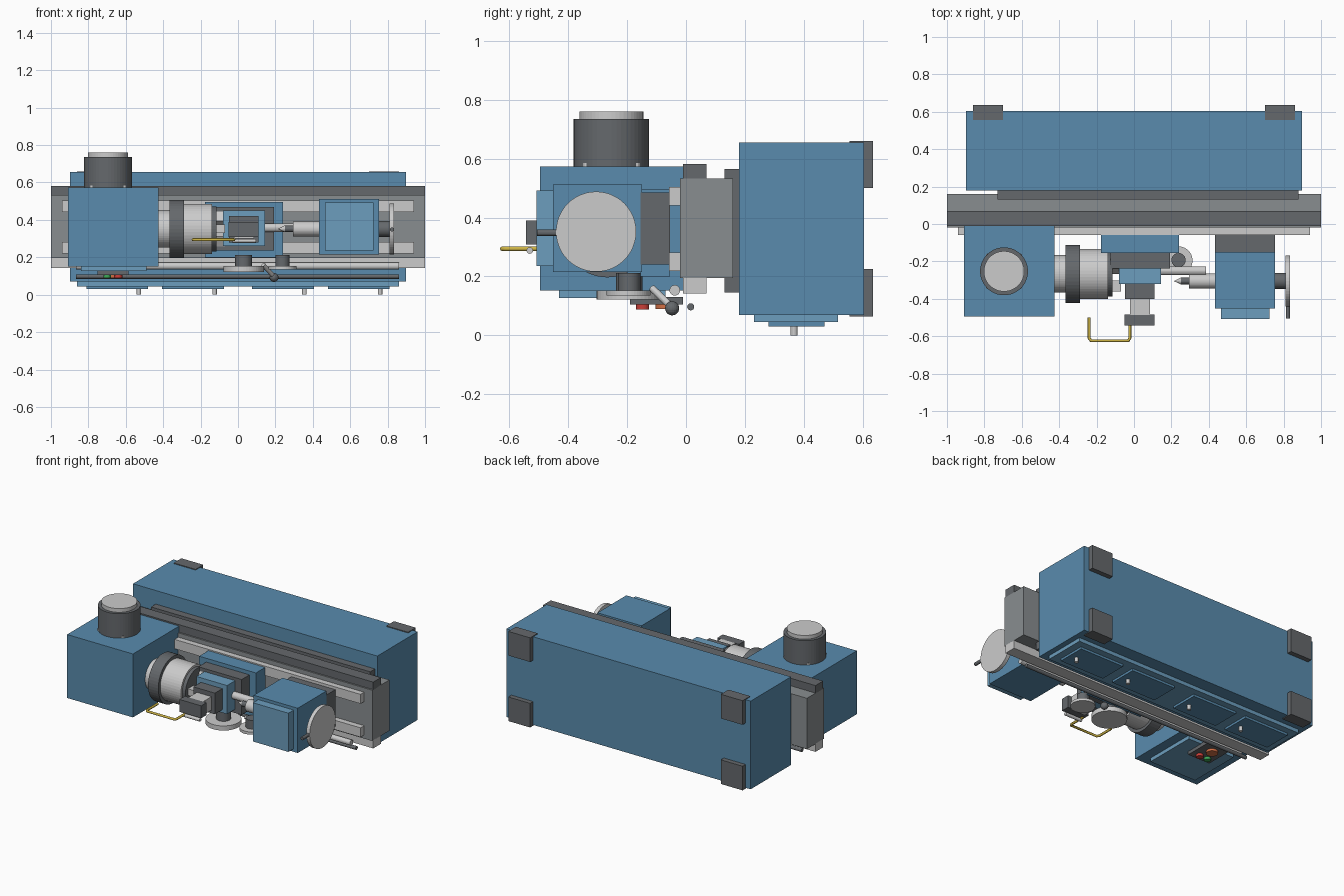
import bpy, bmesh
from math import cos, sin, tau
from mathutils import Vector

if "Cube" in bpy.data.objects:
    bpy.data.objects.remove(bpy.data.objects["Cube"])


def material(name, rgb):
    m = bpy.data.materials.new(name)
    m.diffuse_color = (*rgb, 1)
    m.use_nodes = True
    m.node_tree.nodes["Principled BSDF"].inputs["Base Color"].default_value = m.diffuse_color
    return m


BLUE = material("blue_paint", (0.10, 0.26, 0.42))
PALE = material("pale_blue_paint", (0.15, 0.34, 0.51))
DARK = material("dark_metal", (0.13, 0.14, 0.15))
MID = material("cast_iron", (0.25, 0.27, 0.28))
LIGHT = material("bright_steel", (0.55, 0.57, 0.57))
BRASS = material("brass", (0.62, 0.46, 0.06))
RED = material("red", (0.6, 0.05, 0.04))
GREEN = material("green", (0.05, 0.4, 0.1))
ORANGE = material("orange", (0.65, 0.16, 0.06))


def finish(name, bm, mat):
    me = bpy.data.meshes.new(name)
    bm.to_mesh(me)
    bm.free()
    me.materials.append(mat)
    ob = bpy.data.objects.new(name, me)
    bpy.context.collection.objects.link(ob)
    return ob


def box(name, x, y, z, mat):
    """Box from (min, max) ranges on each axis."""
    bm = bmesh.new()
    bmesh.ops.create_cube(bm, size=1)
    for v in bm.verts:
        for i, (lo, hi) in enumerate((x, y, z)):
            v.co[i] = (lo + hi) / 2 + v.co[i] * (hi - lo)
    return finish(name, bm, mat)


def rod(name, a, b, r, mat, r2=None, sides=48):
    """Cylinder or cone from point a to point b."""
    a, b = Vector(a), Vector(b)
    bm = bmesh.new()
    bmesh.ops.create_cone(bm, cap_ends=True, segments=sides, radius1=r,
                          radius2=r if r2 is None else r2, depth=(b - a).length)
    q = (b - a).to_track_quat('Z', 'Y')
    for v in bm.verts:
        v.co = q @ v.co + (a + b) / 2
    return finish(name, bm, mat)


def xrod(name, x0, x1, y, z, r, mat, **kw):
    return rod(name, (x0, y, z), (x1, y, z), r, mat, **kw)


def zrod(name, x, y, z0, z1, r, mat, **kw):
    return rod(name, (x, y, z0), (x, y, z1), r, mat, **kw)


# Cabinet with feet, tray and door panels
box("cabinet", (-.897, .897), (.18, .603), (.07, .655), BLUE)
for fx in (-.78, .78):
    for fz in (.145, .58):
        box("foot", (fx - .08, fx + .08), (.555, .635), (fz - .08, fz + .08), DARK)
box("tray", (-.73, .88), (.13, .19), (.145, .565), DARK)
box("door_frame", (-.86, .86), (.23, .515), (.045, .08), PALE)
for dx in (-.645, -.24, .24, .645):
    box("door_panel", (dx - .165, dx + .165), (.28, .47), (.03, .05), BLUE)
    zrod("door_knob", dx + .115, .367, 0, .035, .012, LIGHT, sides=16)

# Bed, side rails and guide ways
box("bed", (-1, 1), (-.02, .16), (.195, .532), MID)
box("rear_rail", (-1, 1), (-.01, .07), (.53, .582), DARK)
box("front_rail", (-1, 1), (-.01, .07), (.142, .197), LIGHT)
for wz in (.25, .472):
    box("guide_way", (-.94, .94), (-.058, -.01), (wz - .031, wz + .031), LIGHT)
xrod("feed_screw", -.865, .86, -.038, .153, .018, LIGHT, sides=24)
xrod("control_rod", -.865, .86, .016, .097, .012, DARK, sides=24)

# Headstock with motor and control panel
box("headstock", (-.908, -.425), (-.495, -.005), (.152, .573), BLUE)
box("headstock_cover", (-.84, -.49), (-.43, -.07), (.127, .16), PALE)
zrod("motor", -.695, -.253, .57, .735, .128, DARK)
zrod("motor_cap", -.695, -.253, .73, .76, .108, LIGHT)
for i in range(4):
    a = tau * (i + .5) / 4
    zrod("motor_bolt", -.695 + .117 * cos(a), -.253 + .117 * sin(a), .57, .585, .014, LIGHT, sides=12)
box("control_panel", (-.75, -.585), (-.19, -.01), (.105, .13), DARK)
zrod("stop_button", -.64, -.147, .088, .11, .022, RED, sides=24)
zrod("start_button", -.70, -.147, .088, .11, .02, GREEN, sides=24)
zrod("emergency_button", -.67, -.068, .09, .11, .036, ORANGE, sides=24)

# Spindle and chuck
CY, CZ = -.267, .352
xrod("spindle_nose", -.43, -.36, CY, CZ, .1, LIGHT)
xrod("chuck_back_plate", -.365, -.29, CY, CZ, .155, DARK)
xrod("chuck_body", -.292, -.138, CY, CZ, .134, LIGHT)
xrod("chuck_face", -.14, -.115, CY, CZ, .12, DARK)
for i in range(3):
    a = tau * i / 3 + tau / 4
    jaw = box("chuck_jaw", (-.12, -.07), (-.022, .022), (.035, .095), LIGHT)
    jaw.location = (0, CY, CZ)
    jaw.rotation_euler.x = a

# Carriage: stacked slides and tool post
box("saddle", (-.177, .24), (-.155, -.055), (.2, .495), BLUE)
box("cross_slide_base", (-.125, .193), (-.237, -.15), (.235, .47), DARK)
box("cross_slide", (-.08, .145), (-.322, -.235), (.26, .45), PALE)
box("compound_slide", (-.047, .11), (-.4, -.32), (.28, .42), DARK)
box("tool_post", (-.022, .085), (-.487, -.4), (.3, .39), LIGHT)
box("tool_clamp", (-.05, .11), (-.543, -.485), (.308, .39), DARK)
xrod("cutting_tool", -.03, .095, -.53, .288, .011, LIGHT, sides=16)
xrod("slide_screw", .14, .385, -.25, .358, .024, LIGHT, sides=32)

# Coolant pipe
cu = bpy.data.curves.new("coolant_pipe", 'CURVE')
cu.dimensions = '3D'
cu.bevel_depth = .008
cu.bevel_resolution = 2
cu.use_fill_caps = True
sp = cu.splines.new('POLY')
pts = [(-.022, -.505), (-.022, -.61), (-.03, -.624), (-.23, -.624), (-.24, -.61), (-.24, -.5)]
sp.points.add(len(pts) - 1)
for p, (x, y) in zip(sp.points, pts):
    p.co = (x, y, .294, 1)
cu.materials.append(BRASS)
bpy.context.collection.objects.link(bpy.data.objects.new("coolant_pipe", cu))

# Carriage hand wheels and lever
for hx, hub, r, z0 in ((.03, .045, .108, .122), (.238, .038, .075, .135)):
    zrod("wheel_hub", hx, -.193, .148, .212, hub, DARK)
    zrod("carriage_wheel", hx, -.195, z0, .153, r, LIGHT)
rod("lever_arm", (.135, -.115, .16), (.193, -.047, .095), .012, LIGHT, sides=16)
bm = bmesh.new()
bmesh.ops.create_uvsphere(bm, u_segments=20, v_segments=12, radius=.024)
finish("lever_knob", bm, DARK).location = (.193, -.047, .092)

# Tailstock
box("tailstock_base", (.432, .755), (-.155, -.055), (.24, .485), DARK)
box("tailstock", (.432, .755), (-.452, -.15), (.215, .512), BLUE)
box("tailstock_cap", (.465, .725), (-.507, -.45), (.235, .492), PALE)
TY, TZ = -.305, .352
xrod("quill", .293, .44, TY, TZ, .04, LIGHT)
xrod("centre_shank", .25, .3, TY, TZ, .018, DARK, sides=24)
xrod("centre_tip", .25, .215, TY, TZ, .018, LIGHT, r2=.001, sides=24)
xrod("wheel_shaft", .75, .815, TY, TZ, .043, DARK)
xrod("tailstock_wheel", .81, .835, TY, TZ, .136, LIGHT)
rod("wheel_handle", (.823, -.505, TZ - .003), (.823, -.435, TZ - .003), .011, DARK, sides=16)
